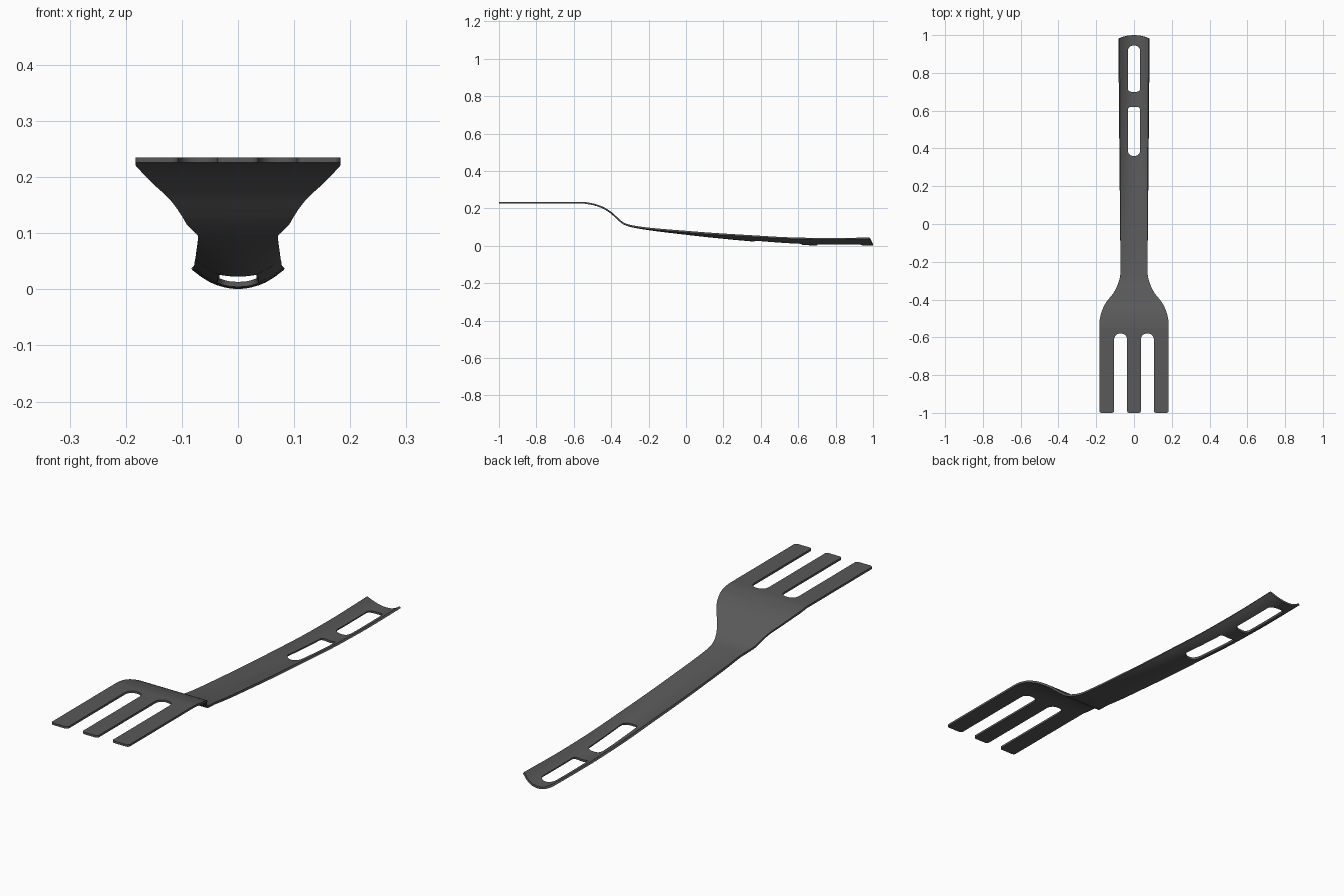
import bpy, bmesh
from mathutils import Vector

if "Cube" in bpy.data.objects:
    bpy.data.objects.remove(bpy.data.objects["Cube"])

# Centre-line height (top face) and cupping strength along the fork
HEIGHT = [(-1, .235), (-.56, .235), (-.5, .227), (-.45, .211), (-.4, .182), (-.36, .146),
          (-.33, .122), (-.28, .106), (0, .068), (.3, .037), (.6, .014), (.8, .009), (1, .010)]
CUP = [(-1, 0), (-.35, 0), (-.28, .4), (0, 2.4), (.4, 4.8), (.65, 5.5), (1, 5.8)]


def smooth_lookup(knots, y):
    """Monotone cubic interpolation through the knots."""
    n = len(knots)
    y = min(max(y, knots[0][0]), knots[-1][0])
    sec = [(b[1] - a[1]) / (b[0] - a[0]) for a, b in zip(knots, knots[1:])]

    def slope(i):
        if i == 0:
            return sec[0]
        if i == n - 1:
            return sec[-1]
        a, b = sec[i - 1], sec[i]
        return 2 * a * b / (a + b) if a * b > 0 else 0
    i = next(k for k in range(n - 1) if y <= knots[k + 1][0])
    (y0, z0), (y1, z1) = knots[i], knots[i + 1]
    h = y1 - y0
    t = (y - y0) / h
    return (z0 * (2*t**3 - 3*t*t + 1) + z1 * (3*t*t - 2*t**3)
            + h * slope(i) * (t**3 - 2*t*t + t) + h * slope(i + 1) * (t**3 - t*t))


def rounded(points, steps=8):
    """Closed outline; each point is (x, y, corner size)."""
    out = []
    for i, (x, y, r) in enumerate(points):
        p = Vector((x, y, 0))
        if r == 0:
            out.append(p)
            continue
        a = Vector((*points[i - 1][:2], 0))
        b = Vector((*points[(i + 1) % len(points)][:2], 0))
        s, e = p + (a - p).normalized() * r, p + (b - p).normalized() * r
        c1, c2 = s.lerp(p, .552), e.lerp(p, .552)
        for k in range(steps + 1):
            t = k / steps
            out.append(s*(1-t)**3 + c1*3*t*(1-t)**2 + c2*3*t*t*(1-t) + e*t**3)
    return out


# Outline, right half from the middle tine to the handle end, then mirrored
half = [(.037, -1, .012), (.037, -.58, .03), (.105, -.58, .03), (.105, -1, .012),
        (.183, -1, .012), (.183, -.456, .07), (.07, -.32, .075), (.072, .3, 0),
        (.077, .982, .004), (.055, .991, 0), (.028, .998, 0)]
outline = half + [(0, 1, 0)] + [(-x, y, r) for x, y, r in reversed(half)]


def slot(y0, y1, r0, r1, w=.033):
    return [(-w, y0, r0), (w, y0, r0), (w, y1, r1), (-w, y1, r1)]


bm = bmesh.new()
for loop in (outline, slot(.36, .62, .03, .018), slot(.70, .945, .018, .03)):
    vs = [bm.verts.new(p) for p in rounded(loop)]
    for a, b in zip(vs, vs[1:] + vs[:1]):
        bm.edges.new((a, b))
bmesh.ops.triangle_fill(bm, edges=bm.edges[:], use_beauty=True, normal=(0, 0, 1))

# Slice the flat sheet so it can bend
cuts = [((0, -.6 + .0125 * i, 0), (0, 1, 0)) for i in range(32)]
cuts += [((0, -.2 + .04 * i, 0), (0, 1, 0)) for i in range(30)]
cuts += [((x, 0, 0), (1, 0, 0)) for x in (-.06, -.045, -.022, 0, .022, .045, .06)]
for co, no in cuts:
    bmesh.ops.bisect_plane(bm, geom=bm.verts[:] + bm.edges[:] + bm.faces[:],
                           plane_co=co, plane_no=no, dist=1e-5)
bmesh.ops.remove_doubles(bm, verts=bm.verts[:], dist=1e-4)

# Bend along the length and cup the handle
for v in bm.verts:
    v.co.z = smooth_lookup(HEIGHT, v.co.y) + smooth_lookup(CUP, v.co.y) * v.co.x ** 2
bm.normal_update()
for f in bm.faces:
    if f.normal.z < 0:
        f.normal_flip()

mesh = bpy.data.meshes.new("serving_fork")
bm.to_mesh(mesh)
bm.free()
fork = bpy.data.objects.new("serving_fork", mesh)
bpy.context.collection.objects.link(fork)

# Dark grey material
mat = bpy.data.materials.new("dark grey")
mat.diffuse_color = (.1, .1, .1, 1)
mat.use_nodes = True
mat.node_tree.nodes["Principled BSDF"].inputs["Base Color"].default_value = mat.diffuse_color
mesh.materials.append(mat)

# Sheet thickness, grown downward
bpy.context.view_layer.objects.active = fork
fork.select_set(True)
mod = fork.modifiers.new("thickness", 'SOLIDIFY')
mod.thickness = .009
mod.offset = -1
bpy.ops.object.modifier_apply(modifier=mod.name)
bpy.ops.object.shade_smooth_by_angle(angle=.6)
